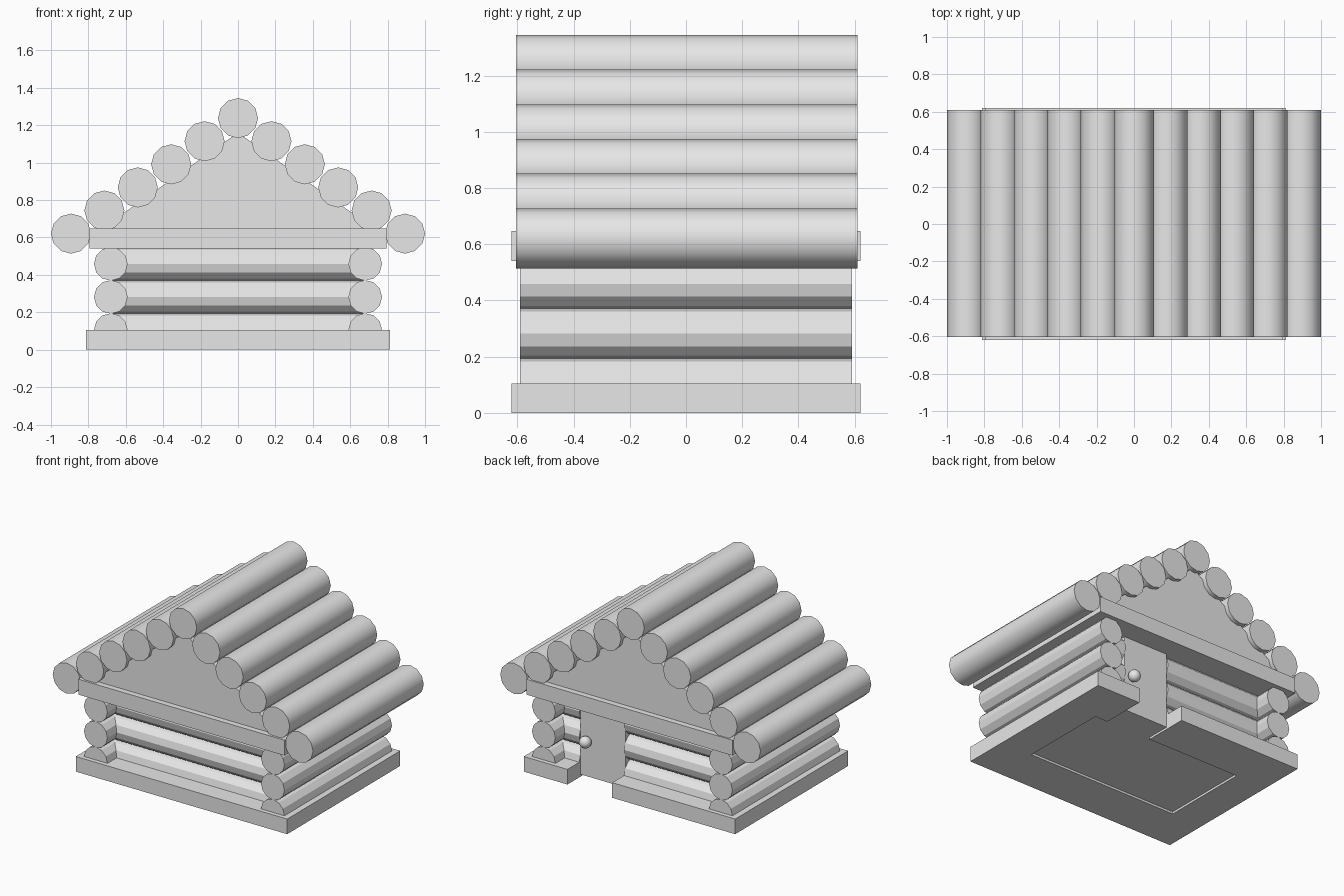
import bpy, bmesh
from math import radians
from mathutils import Matrix, Vector

if "Cube" in bpy.data.objects:
    bpy.data.objects.remove(bpy.data.objects["Cube"])

grey = bpy.data.materials.new("plain_grey")
grey.use_nodes = True
grey.diffuse_color = (0.8, 0.8, 0.8, 1)
grey.node_tree.nodes["Principled BSDF"].inputs["Base Color"].default_value = (0.8, 0.8, 0.8, 1)


def finish(name, bm):
    bmesh.ops.recalc_face_normals(bm, faces=bm.faces)
    mesh = bpy.data.meshes.new(name)
    bm.to_mesh(mesh)
    bm.free()
    mesh.materials.append(grey)
    obj = bpy.data.objects.new(name, mesh)
    bpy.context.collection.objects.link(obj)
    return obj


def smooth(obj, angle):
    bpy.ops.object.select_all(action='DESELECT')
    obj.select_set(True)
    bpy.context.view_layer.objects.active = obj
    bpy.ops.object.shade_smooth_by_angle(angle=radians(angle))


def box(name, low, high):
    low, high = Vector(low), Vector(high)
    bm = bmesh.new()
    bmesh.ops.create_cube(bm, size=1, matrix=Matrix.Translation((low + high) / 2)
                          @ Matrix.Diagonal((high - low).to_4d()))
    return finish(name, bm)


def log(name, start, end, radius):
    """Twelve-sided log between two points along x or y."""
    start, end = Vector(start), Vector(end)
    span = end - start
    turn = Matrix.Rotation(radians(90), 4, 'Y' if abs(span.x) > abs(span.y) else 'X')
    bm = bmesh.new()
    bmesh.ops.create_cone(bm, cap_ends=True, segments=12, radius1=radius, radius2=radius,
                          depth=span.length, matrix=Matrix.Translation((start + end) / 2) @ turn)
    return finish(name, bm)


DOOR_LOW, DOOR_HIGH = 0.133, 0.477
ROOM_X, ROOM_Y = 0.575, 0.31
BASE_TOP, BEAM_LOW, BEAM_TOP = 0.105, 0.54, 0.647

# Foundation with the room and the doorway cut through it
base = box("foundation", (-0.812, -0.62, 0), (0.812, 0.62, BASE_TOP))
cutters = [box("room_cutter", (-ROOM_X, -ROOM_Y, -0.1), (ROOM_X, ROOM_Y, 0.3)),
           box("doorway_cutter", (DOOR_LOW, ROOM_Y - 0.05, -0.1), (DOOR_HIGH, 0.8, 0.3))]
for cutter in cutters:
    cut = base.modifiers.new(cutter.name, 'BOOLEAN')
    cut.operation = 'DIFFERENCE'
    cut.solver = 'EXACT'
    cut.object = cutter
    bpy.context.view_layer.objects.active = base
    bpy.ops.object.modifier_apply(modifier=cut.name)
for cutter in cutters:
    bpy.data.objects.remove(cutter)
box("floor", (-ROOM_X, -ROOM_Y, 0.015), (ROOM_X, ROOM_Y, 0.09))

# Log walls, with the back wall split by the doorway
for row in range(3):
    z = BASE_TOP + 0.177 * row
    for side, x in (("left", 0.68), ("right", -0.68)):
        log(f"{side}_wall_log_{row}", (x, -0.59, z), (x, 0.59, z), 0.09)
    log(f"front_wall_log_{row}", (-0.68, -0.4, z), (0.68, -0.4, z), 0.09)
    log(f"back_wall_long_log_{row}", (-0.68, 0.4, z), (DOOR_LOW, 0.4, z), 0.09)
    log(f"back_wall_short_log_{row}", (DOOR_HIGH, 0.4, z), (0.68, 0.4, z), 0.09)

# Door and knob
box("door", (DOOR_LOW, ROOM_Y, 0.015), (DOOR_HIGH, 0.475, BEAM_LOW + 0.01))
bm = bmesh.new()
bmesh.ops.create_uvsphere(bm, u_segments=16, v_segments=10, radius=0.04,
                          matrix=Matrix.Translation((0.42, 0.505, 0.265)))
smooth(finish("door_knob", bm), 40)

# Ceiling slab and gable block
box("ceiling_slab", (-0.793, -0.62, BEAM_LOW), (0.793, 0.62, BEAM_TOP))
bm = bmesh.new()
triangle = bm.faces.new([bm.verts.new(p) for p in
                         ((-0.73, -0.58, BEAM_TOP), (0.73, -0.58, BEAM_TOP), (0, -0.58, 1.16))])
raised = bmesh.ops.extrude_face_region(bm, geom=[triangle], use_keep_orig=True)
bmesh.ops.translate(bm, vec=(0, 1.16, 0),
                    verts=[v for v in raised["geom"] if isinstance(v, bmesh.types.BMVert)])
finish("gable", bm)

# Roof logs stepping down from the ridge on both sides
for i in range(-5, 6):
    x, z = 0.1786 * i, 1.238 - 0.1235 * abs(i)
    smooth(log(f"roof_log_{i + 5}", (x, -0.605, z), (x, 0.61, z), 0.107), 40)
